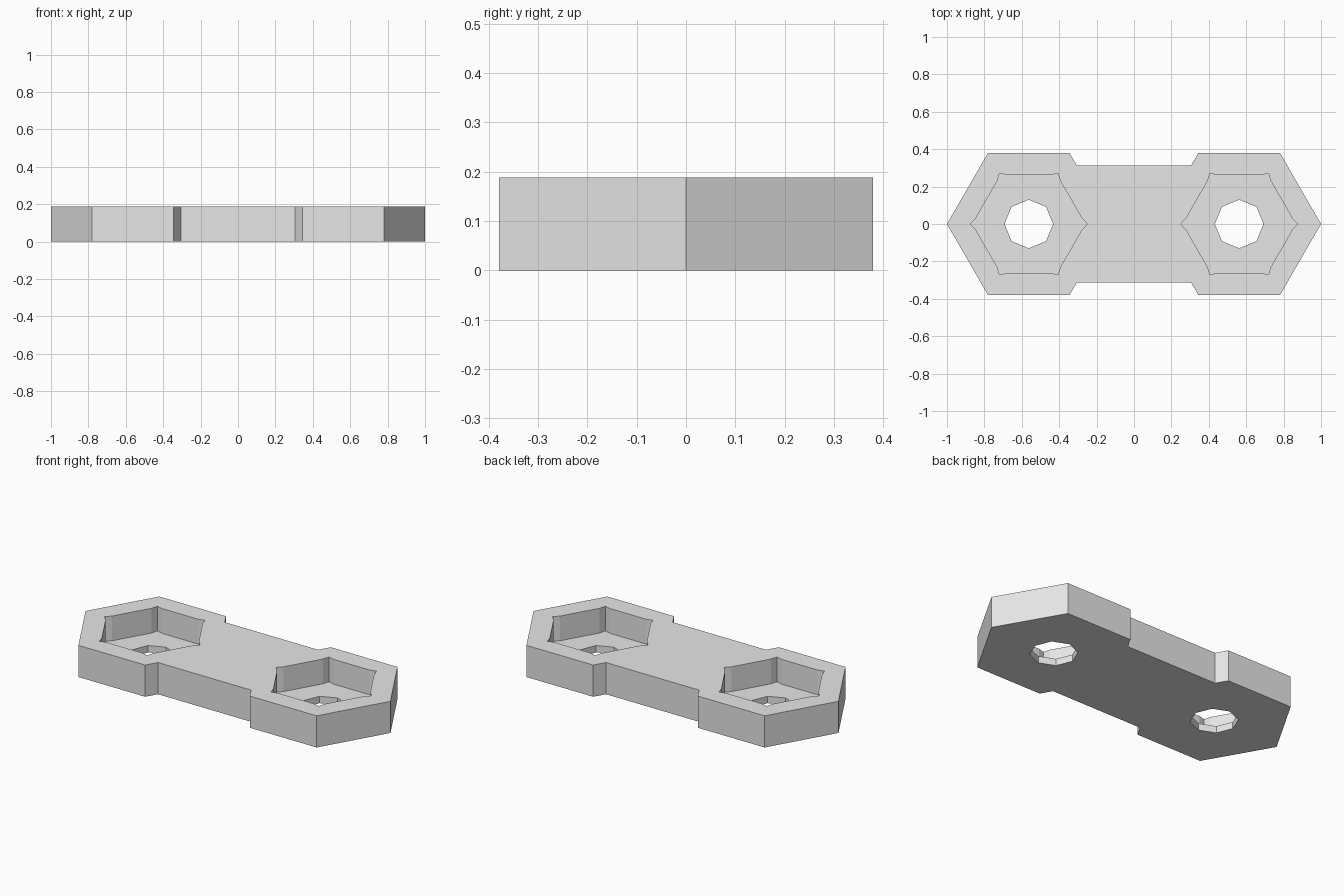
import bpy
import bmesh
from math import cos, sin, radians

if "Cube" in bpy.data.objects:
    bpy.data.objects.remove(bpy.data.objects["Cube"], do_unlink=True)

HEIGHT = 0.188
FLOOR = 0.041      # thickness left under each pocket
CENTRE = 0.5625    # hexagon centres at +/- this x
HEX_R = 0.4375
BAR_Y = 0.313      # half width of the joining bar

grey = bpy.data.materials.new("plain_grey")
grey.use_nodes = True
grey.diffuse_color = (0.8, 0.8, 0.8, 1)
grey.node_tree.nodes["Principled BSDF"].inputs["Base Color"].default_value = (0.8, 0.8, 0.8, 1)


def polar(r, degrees):
    return r * cos(radians(degrees)), r * sin(radians(degrees))


def prism(name, outline, z0, z1):
    """Extrude a counter-clockwise outline from z0 to z1."""
    bm = bmesh.new()
    base = bm.faces.new([bm.verts.new((x, y, z0)) for x, y in outline])
    top = bmesh.ops.extrude_face_region(bm, geom=[base])["geom"]
    verts = [v for v in top if isinstance(v, bmesh.types.BMVert)]
    bmesh.ops.translate(bm, verts=verts, vec=(0, 0, z1 - z0))
    bmesh.ops.recalc_face_normals(bm, faces=bm.faces)
    mesh = bpy.data.meshes.new(name)
    bm.to_mesh(mesh)
    bm.free()
    mesh.materials.append(grey)
    obj = bpy.data.objects.new(name, mesh)
    bpy.context.collection.objects.link(obj)
    return obj


# Plate outline: two hexagon ends joined by a narrower bar
apothem = HEX_R * sin(radians(60))
notch_x = CENTRE - HEX_R + BAR_Y / apothem * HEX_R / 2
quarter = [(CENTRE + HEX_R / 2, apothem), (CENTRE - HEX_R / 2, apothem), (notch_x, BAR_Y)]
back = quarter + [(-x, y) for x, y in reversed(quarter)]
tip = CENTRE + HEX_R
outline = [(tip, 0)] + back + [(-tip, 0)] + [(x, -y) for x, y in reversed(back)]
plate = prism("link_plate", outline, 0, HEIGHT)

# Nut pocket with relieved corners, and an eight-sided bolt hole
pocket = []
for i in range(6):
    pocket += [polar(0.286, 60 * i - 6), polar(0.3135, 60 * i), polar(0.286, 60 * i + 6)]
hole = [polar(0.13, 45 * i) for i in range(8)]

cutters = []
for side, x0 in (("left", CENTRE), ("right", -CENTRE)):
    for part, shape, z0 in (("pocket", pocket, FLOOR), ("hole", hole, -0.1)):
        cutter = prism(f"{side}_{part}_cutter", [(x + x0, y) for x, y in shape], z0, HEIGHT + 0.1)
        cutter.hide_render = True
        cutters.append(cutter)
        cut = plate.modifiers.new(f"{side}_{part}", 'BOOLEAN')
        cut.operation = 'DIFFERENCE'
        cut.solver = 'EXACT'
        cut.object = cutter

# Bake the cuts and remove the cutters
depsgraph = bpy.context.evaluated_depsgraph_get()
baked = bpy.data.meshes.new_from_object(plate.evaluated_get(depsgraph))
plate.modifiers.clear()
plate.data = baked
baked.name = "link_plate"
for cutter in cutters:
    bpy.data.objects.remove(cutter, do_unlink=True)
